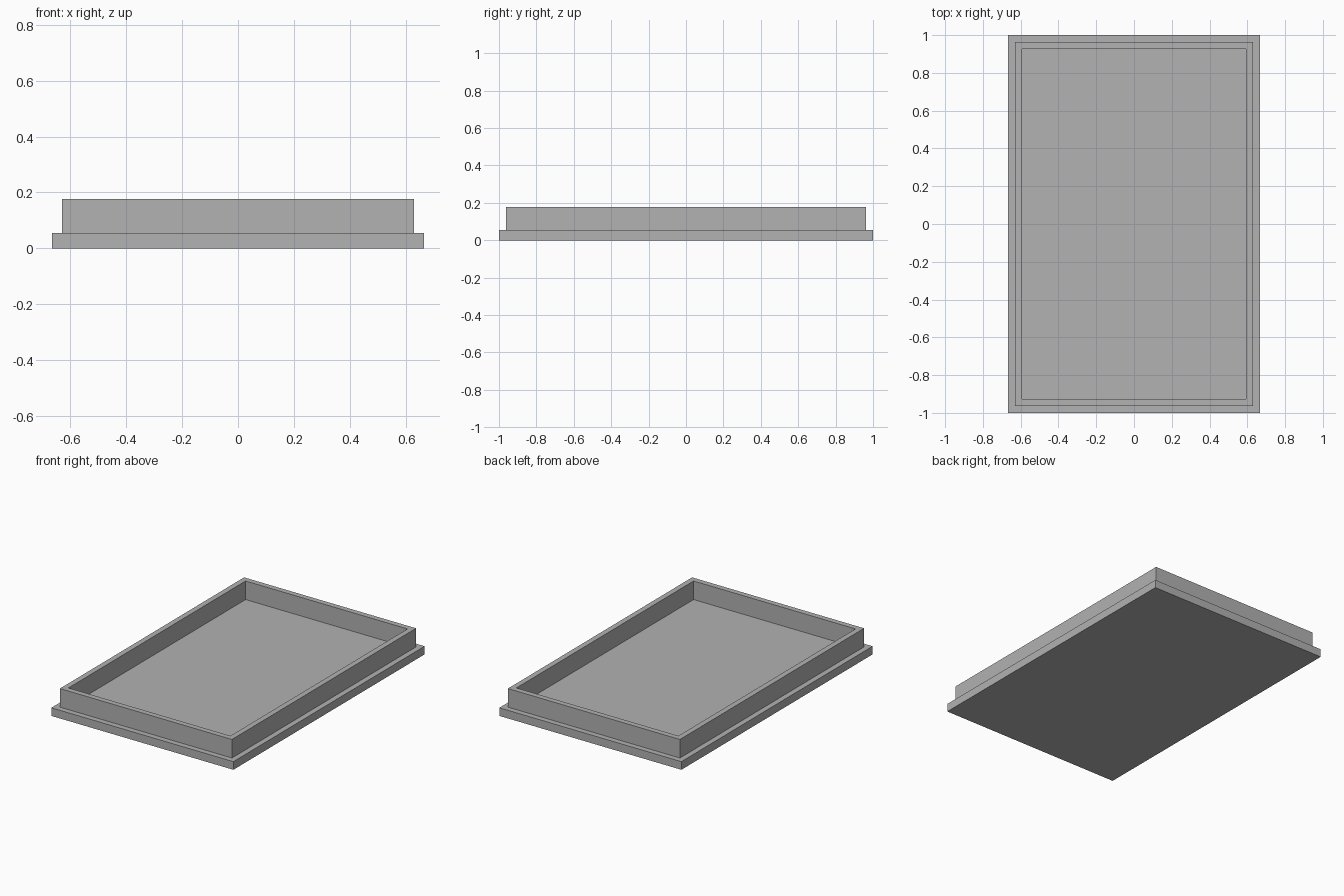
import bpy
import bmesh

cube = bpy.data.objects.get("Cube")
if cube:
    bpy.data.objects.remove(cube, do_unlink=True)

WIDTH, LENGTH = 1.333, 2.0
BASE_H, TOTAL_H = 0.054, 0.177
STEP = 0.052  # width of the outer ledge and of the rim wall

grey = bpy.data.materials.new("plain_grey")
grey.use_nodes = True
colour = (0.445, 0.445, 0.445, 1.0)
grey.diffuse_color = colour
grey.node_tree.nodes["Principled BSDF"].inputs["Base Color"].default_value = colour

# Base slab
bm = bmesh.new()
bmesh.ops.create_cube(bm, size=1.0)
bmesh.ops.translate(bm, verts=bm.verts, vec=(0, 0, 0.5))
bmesh.ops.scale(bm, verts=bm.verts, vec=(WIDTH, LENGTH, BASE_H))
bm.normal_update()
top = max(bm.faces, key=lambda f: f.calc_center_median().z)

# Ledge, then the ring of faces that becomes the rim
bmesh.ops.inset_region(bm, faces=[top], thickness=STEP)
ring = bmesh.ops.inset_region(bm, faces=[top], thickness=STEP)["faces"]

# Raised rim around the recessed floor
raised = bmesh.ops.extrude_face_region(bm, geom=ring)["geom"]
bmesh.ops.delete(bm, geom=[f for f in ring if f.is_valid], context="FACES_ONLY")
rim_verts = [v for v in raised if isinstance(v, bmesh.types.BMVert)]
bmesh.ops.translate(bm, verts=rim_verts, vec=(0, 0, TOTAL_H - BASE_H))
bmesh.ops.recalc_face_normals(bm, faces=bm.faces)

mesh = bpy.data.meshes.new("rimmed_tray")
bm.to_mesh(mesh)
bm.free()
mesh.materials.append(grey)
tray = bpy.data.objects.new("rimmed_tray", mesh)
bpy.context.collection.objects.link(tray)
